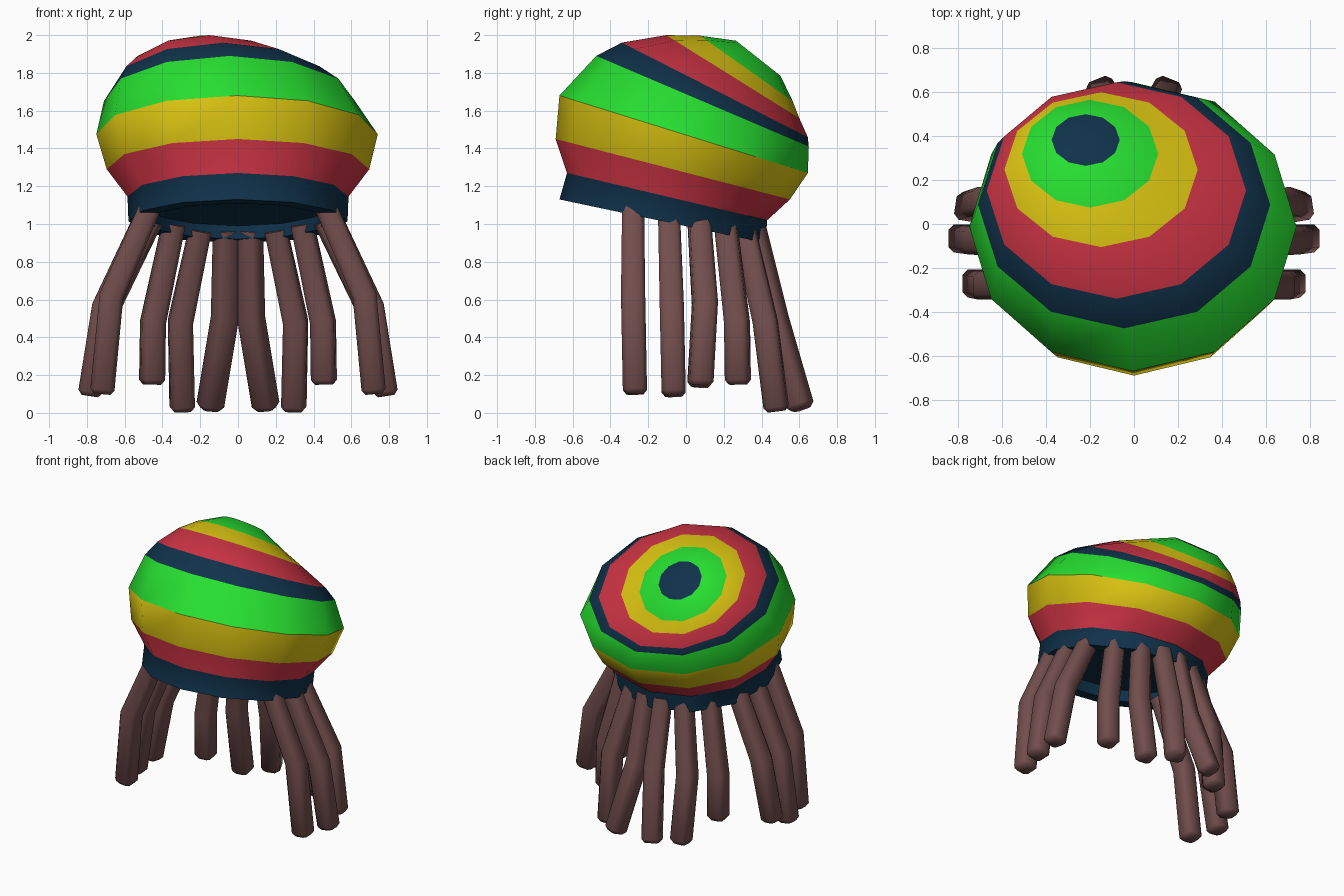
import bpy, bmesh, math
from mathutils import Vector

cube = bpy.data.objects.get("Cube")
if cube:
    bpy.data.objects.remove(cube, do_unlink=True)


def material(name, rgb):
    m = bpy.data.materials.new(name)
    m.use_nodes = True
    m.diffuse_color = (*rgb, 1)
    bsdf = next(n for n in m.node_tree.nodes if n.type == 'BSDF_PRINCIPLED')
    bsdf.inputs["Base Color"].default_value = (*rgb, 1)
    bsdf.inputs["Roughness"].default_value = 0.8
    return m


navy = material("navy", (0.005, 0.032, 0.07))
red = material("red", (0.63, 0.035, 0.06))
yellow = material("yellow", (0.73, 0.57, 0.006))
green = material("green", (0.02, 0.74, 0.03))
brown = material("brown", (0.17, 0.078, 0.075))


def finish(name, bm, mats, angle):
    bmesh.ops.recalc_face_normals(bm, faces=bm.faces)
    me = bpy.data.meshes.new(name)
    bm.to_mesh(me)
    bm.free()
    ob = bpy.data.objects.new(name, me)
    bpy.context.collection.objects.link(ob)
    for m in mats:
        me.materials.append(m)
    bpy.ops.object.select_all(action='DESELECT')
    ob.select_set(True)
    bpy.context.view_layer.objects.active = ob
    bpy.ops.object.shade_smooth_by_angle(angle=math.radians(angle))
    return ob


def bridge(bm, a, b, index=0):
    n = len(a)
    for i in range(n):
        j = (i + 1) % n
        bm.faces.new((a[i], a[j], b[j], b[i])).material_index = index


# Knitted hat: tilted twelve-sided rings, one colour per band
SIDES = 12


def hat_ring(bm, cx, rx, fy, fz, by, bz):
    ring = []
    for i in range(SIDES):
        a = math.tau * i / SIDES
        t = (1 - math.cos(a)) / 2
        ring.append(bm.verts.new((cx + rx * math.sin(a),
                                  fy + (by - fy) * t, fz + (bz - fz) * t)))
    return ring


# centre x, half width, front y and z, back y and z; from inner lining to crown
RINGS = [
    (0, 0.47, -0.54, 1.18, 0.33, 0.99),
    (0, 0.48, -0.57, 1.11, 0.32, 0.92),
    (0, 0.58, -0.67, 1.13, 0.42, 0.90),
    (0, 0.585, -0.63, 1.27, 0.43, 1.02),
    (0, 0.695, -0.69, 1.45, 0.55, 1.13),
    (-0.005, 0.745, -0.67, 1.68, 0.645, 1.27),
    (-0.045, 0.665, -0.475, 1.89, 0.65, 1.41),
    (-0.08, 0.59, -0.34, 1.96, 0.645, 1.46),
    (-0.15, 0.44, -0.105, 2.0, 0.6, 1.56),
    (-0.2, 0.31, 0.075, 1.997, 0.565, 1.65),
    (-0.22, 0.155, 0.265, 1.97, 0.5, 1.785),
]
BANDS = [0, 0, 0, 1, 2, 3, 0, 1, 2, 3]

bm = bmesh.new()
rings = [hat_ring(bm, *r) for r in RINGS]
for low, high, band in zip(rings, rings[1:], BANDS):
    bridge(bm, low, high, band)
bm.faces.new(rings[0])
bm.faces.new(rings[-1])
finish("striped_hat", bm, [navy, red, yellow, green], 35)


# Locks: chamfered square strands, bent once and mirrored to both sides
def section(bm, centre, axis, out, half):
    side = axis.cross(out).normalized()
    out = side.cross(axis).normalized()
    c = half * 0.62
    corners = [(half, -c), (half, c), (c, half), (-c, half),
               (-half, c), (-half, -c), (-c, -half), (c, -half)]
    return [bm.verts.new(centre + out * u + side * v) for u, v in corners]


def lock(name, path, out, sx):
    pts = [Vector((x * sx, y, z)) for x, y, z in path]
    out = Vector((out[0] * sx, out[1], 0))
    upper = (pts[1] - pts[0]).normalized()
    lower = (pts[2] - pts[1]).normalized()
    tip = pts[2] - lower * 0.025
    bm = bmesh.new()
    loops = [section(bm, pts[0], upper, out, 0.058),
             section(bm, pts[1], (upper + lower).normalized(), out, 0.064),
             section(bm, tip, lower, out, 0.064),
             section(bm, pts[2], lower, out, 0.045)]
    for a, b in zip(loops, loops[1:]):
        bridge(bm, a, b)
    bm.faces.new(loops[0])
    bm.faces.new(loops[-1])
    finish(name, bm, [brown], 50)


LOCKS = {
    "front_lock": ([(0.46, -0.28, 1.10), (0.67, -0.28, 0.62), (0.72, -0.27, 0.10)], (1, 0)),
    "side_lock": ([(0.48, -0.09, 1.06), (0.71, -0.075, 0.56), (0.785, -0.065, 0.09)], (1, 0)),
    "rear_side_lock": ([(0.46, 0.07, 1.02), (0.68, 0.10, 0.58), (0.755, 0.075, 0.14)], (1, 0.15)),
    "outer_back_lock": ([(0.34, 0.21, 1.00), (0.45, 0.27, 0.48), (0.455, 0.275, 0.15)], (0.15, 1)),
    "middle_back_lock": ([(0.2, 0.31, 0.97), (0.305, 0.42, 0.48), (0.295, 0.48, 0.008)], (0.1, 1)),
    "inner_back_lock": ([(0.066, 0.36, 0.97), (0.07, 0.47, 0.50), (0.15, 0.61, 0.02)], (0.4, 1)),
}
for name, (path, out) in LOCKS.items():
    for side, sx in (("left", 1), ("right", -1)):
        lock(f"{side}_{name}", path, out, sx)
